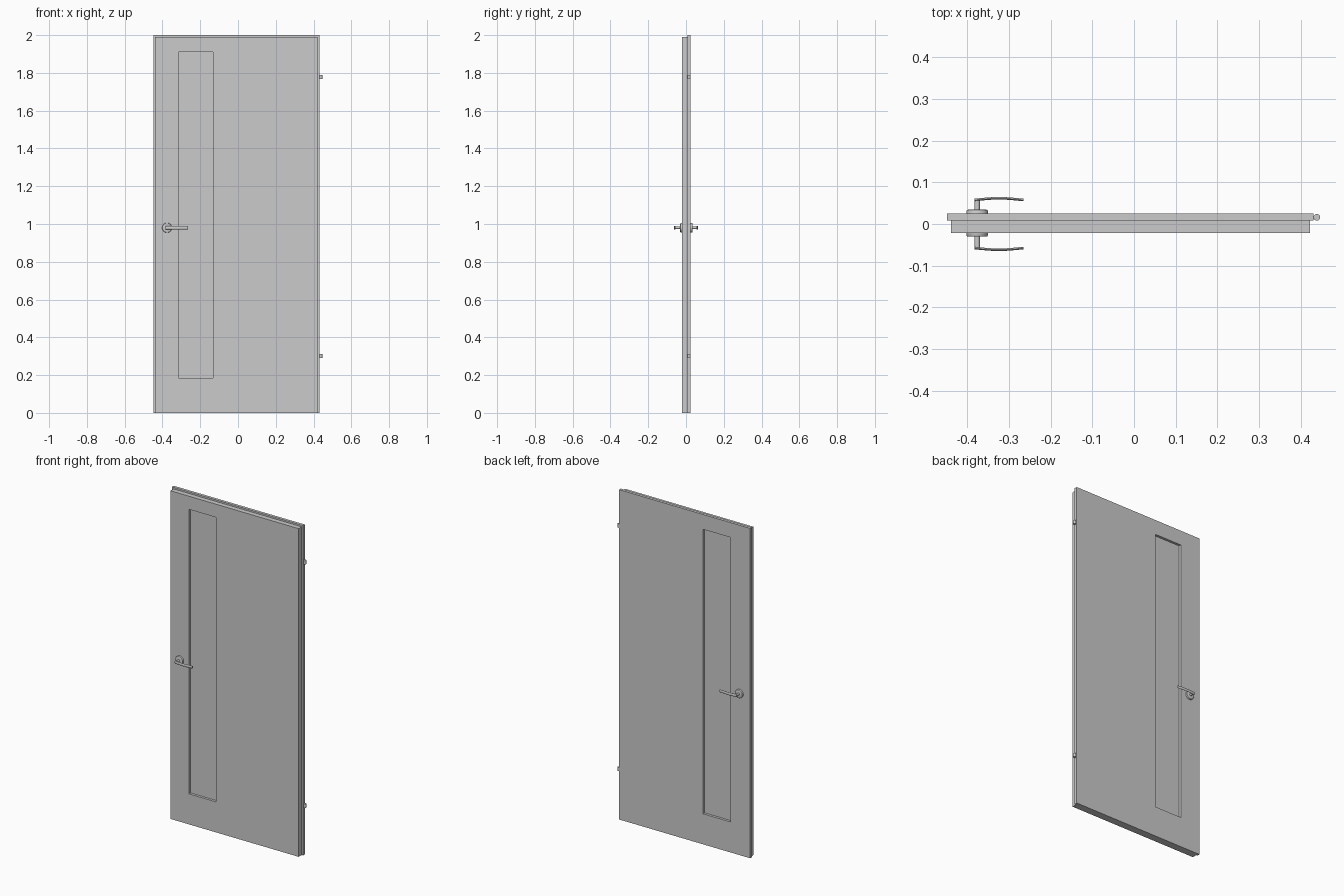
import bpy, bmesh, math

if "Cube" in bpy.data.objects:
    bpy.data.objects.remove(bpy.data.objects["Cube"])


def make(name, rings, cyclic=False, smooth=False):
    """Skin a list of equal-length vertex rings into one solid."""
    bm = bmesh.new()
    vs = [[bm.verts.new(p) for p in r] for r in rings]
    n = len(rings[0])
    pairs = list(zip(vs, vs[1:])) + ([(vs[-1], vs[0])] if cyclic else [])
    for a, b in pairs:
        for i in range(n):
            j = (i + 1) % n
            bm.faces.new((a[i], a[j], b[j], b[i]))
    if not cyclic:
        bm.faces.new(vs[0])
        bm.faces.new(vs[-1])
    bmesh.ops.recalc_face_normals(bm, faces=bm.faces)
    me = bpy.data.meshes.new(name)
    bm.to_mesh(me)
    bm.free()
    ob = bpy.data.objects.new(name, me)
    bpy.context.collection.objects.link(ob)
    if smooth:
        bpy.ops.object.select_all(action='DESELECT')
        ob.select_set(True)
        bpy.context.view_layer.objects.active = ob
        bpy.ops.object.shade_smooth_by_angle(angle=math.radians(35))
    return ob


def rect(x0, x1, z0, z1, y):
    return [(x0, y, z0), (x1, y, z0), (x1, y, z1), (x0, y, z1)]


def turned(name, x, z, profile, n=32):
    """Round part along y from (radius, y) pairs."""
    rings = [[(x + r * math.cos(2 * math.pi * i / n), y,
               z + r * math.sin(2 * math.pi * i / n)) for i in range(n)]
             for r, y in profile]
    return make(name, rings, smooth=True)


# Rebated door leaf with a tall window opening
FRONT, STEP, BACK = -0.021, 0.008, 0.025
inner = (-0.439, 0.422, 0.0, 1.99)
outer = (-0.448, 0.431, 0.0, 2.0)
hole = (-0.315, -0.132, 0.185, 1.91)
make("door_leaf", [rect(*inner, FRONT), rect(*inner, STEP),
                   rect(*outer, STEP), rect(*outer, BACK),
                   rect(*hole, BACK), rect(*hole, FRONT)], cyclic=True)

# Window pane set back from both faces
make("window_pane", [rect(*hole, -0.006), rect(*hole, 0.010)])

# Lever handles on both faces
HX, HZ = -0.376, 0.98
for side, s, face in (("front", -1, FRONT), ("back", 1, BACK)):
    turned(side + "_rose", HX, HZ,
           [(0.026, face - s * 0.002), (0.026, face + s * 0.006),
            (0.0245, face + s * 0.0085), (0.021, face + s * 0.0095)])
    turned(side + "_handle_neck", HX, HZ,
           [(0.0065, face), (0.0065, s * 0.0585)], 20)
    # Gently bowed grip with an oval section
    rings = []
    for k in range(13):
        t = k / 12
        x = -0.3825 + t * 0.1175
        y = s * (0.0575 + 0.0042 * math.sin(math.pi * t))
        rings.append([(x, y + 0.003 * math.cos(a), HZ + 0.0085 * math.sin(a))
                      for a in (2 * math.pi * i / 20 for i in range(20))])
    make(side + "_handle_grip", rings, smooth=True)

# Hinge barrels on the rebated edge
for name, z in (("lower_hinge", 0.302), ("upper_hinge", 1.778)):
    rings = [[(0.4385 + 0.008 * math.cos(a), 0.016 + 0.008 * math.sin(a), zz)
              for a in (2 * math.pi * i / 20 for i in range(20))]
             for zz in (z - 0.011, z + 0.011)]
    make(name, rings, smooth=True)
